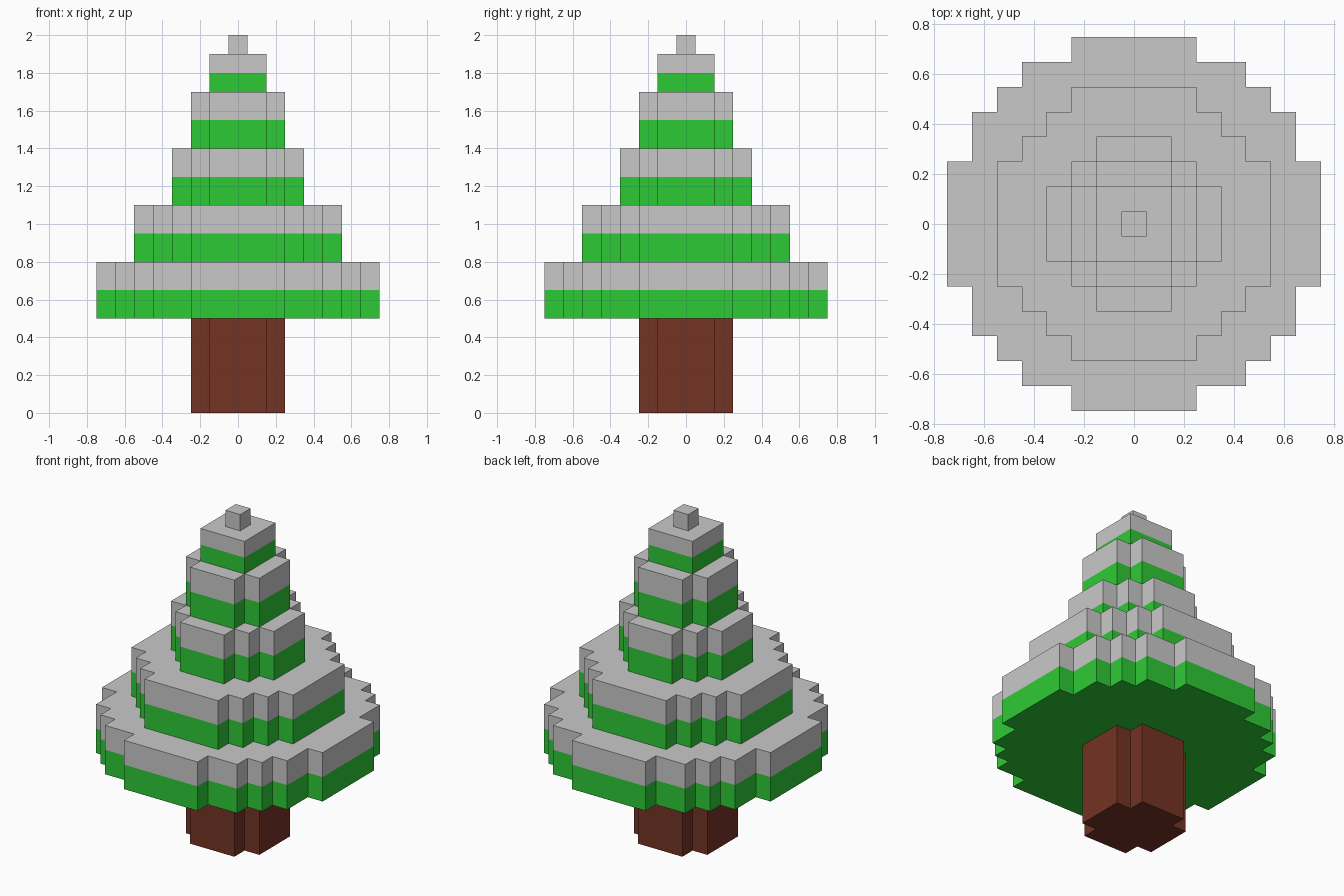
import bpy
import bmesh

cube = bpy.data.objects.get("Cube")
if cube:
    bpy.data.objects.remove(cube, do_unlink=True)


def make_material(name, rgb):
    mat = bpy.data.materials.new(name)
    mat.use_nodes = True
    color = (*rgb, 1.0)
    mat.diffuse_color = color
    mat.node_tree.nodes["Principled BSDF"].inputs["Base Color"].default_value = color
    return mat


bark = make_material("bark_brown", (0.178, 0.033, 0.018))
leaf = make_material("leaf_green", (0.027, 0.591, 0.036))
snow = make_material("snow_grey", (0.584, 0.584, 0.584))


def stepped_outline(steps):
    """Stair-step outline, mirrored to four quadrants from (x, y) outer corners."""
    quarter = []
    for i, (x, y) in enumerate(steps):
        quarter.append((x, y))
        if i + 1 < len(steps):
            quarter.append((steps[i + 1][0], y))
    left = [(-x, y) for x, y in reversed(quarter)]
    half = quarter + left
    return half + [(-x, -y) for x, y in half]


def stepped_block(name, steps, levels, mats):
    """Extrude the outline through the levels, one material per band."""
    bm = bmesh.new()
    outline = stepped_outline(steps)
    rings = [[bm.verts.new((x, y, z)) for x, y in outline] for z in levels]
    n = len(outline)
    for band, (low, high) in enumerate(zip(rings, rings[1:])):
        for i in range(n):
            j = (i + 1) % n
            face = bm.faces.new((low[i], low[j], high[j], high[i]))
            face.material_index = band
    bm.faces.new(rings[0][::-1]).material_index = 0
    bm.faces.new(rings[-1]).material_index = len(mats) - 1
    bmesh.ops.recalc_face_normals(bm, faces=bm.faces[:])
    mesh = bpy.data.meshes.new(name)
    bm.to_mesh(mesh)
    bm.free()
    for mat in mats:
        mesh.materials.append(mat)
    obj = bpy.data.objects.new(name, mesh)
    bpy.context.scene.collection.objects.link(obj)
    return obj


cross = [(0.25, 0.15), (0.15, 0.25)]

# Trunk
stepped_block("trunk", cross, (0, 0.5), [bark])

# Branch tiers, each green below and snow-covered above
tiers = [
    ("bottom_branches", 0.5, 0.3,
     [(0.75, 0.25), (0.65, 0.45), (0.55, 0.55), (0.45, 0.65), (0.25, 0.75)]),
    ("lower_branches", 0.8, 0.3,
     [(0.55, 0.25), (0.45, 0.35), (0.35, 0.45), (0.25, 0.55)]),
    ("middle_branches", 1.1, 0.3, [(0.35, 0.15), (0.25, 0.25), (0.15, 0.35)]),
    ("upper_branches", 1.4, 0.3, cross),
    ("top_branches", 1.7, 0.2, [(0.15, 0.15)]),
]
for name, base, height, steps in tiers:
    stepped_block(name, steps, (base, base + height / 2, base + height), [leaf, snow])

# Snowy tip
stepped_block("tip", [(0.05, 0.05)], (1.9, 2.0), [snow])
